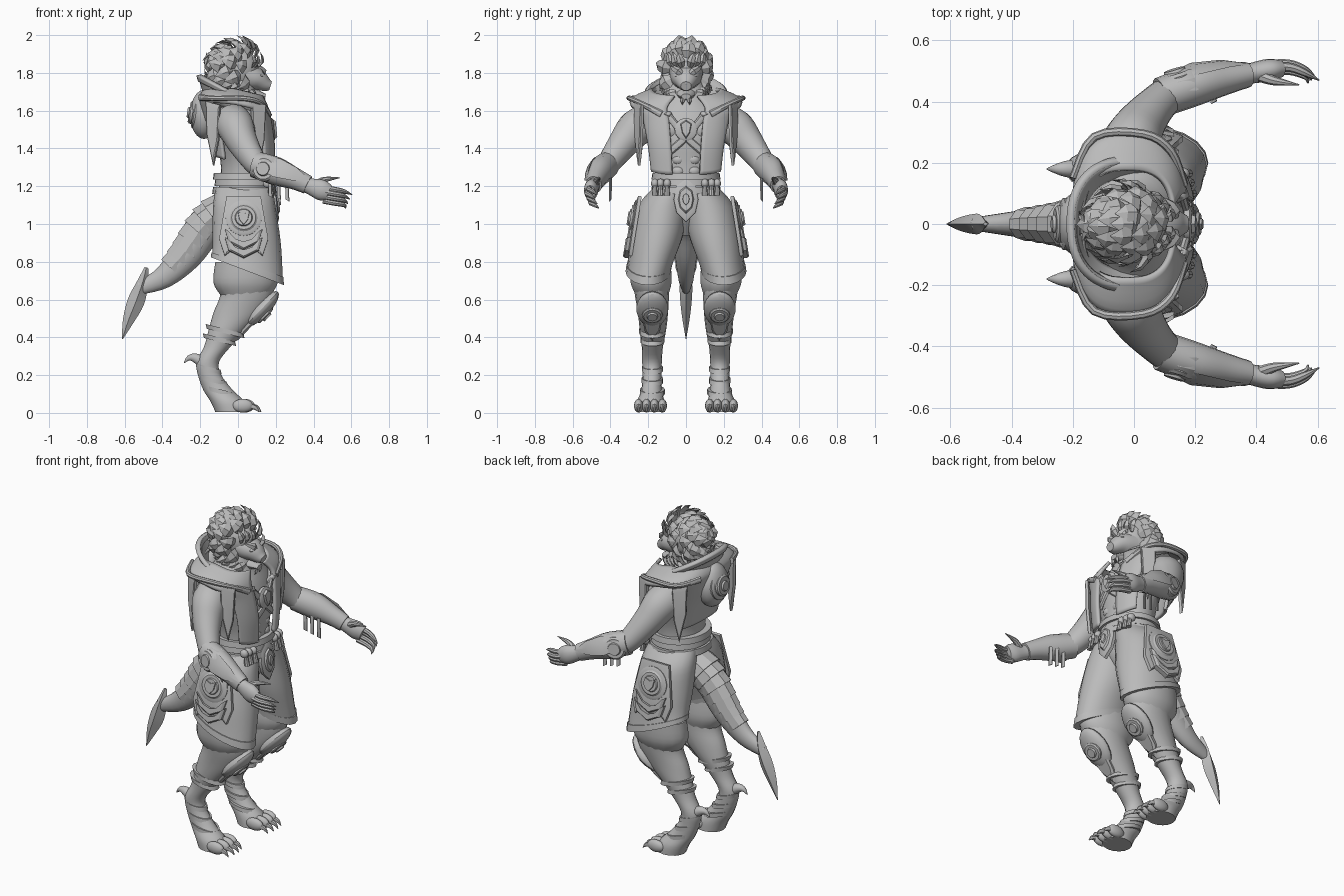
import bpy
import bmesh
from math import sin, cos, pi, sqrt, copysign
from mathutils import Vector, Matrix

cube = bpy.data.objects.get("Cube")
if cube:
    bpy.data.objects.remove(cube, do_unlink=True)

clay = bpy.data.materials.new("plain_grey")
clay.use_nodes = True
grey = (.5, .5, .5, 1)
clay.diffuse_color = grey
clay.node_tree.nodes["Principled BSDF"].inputs["Base Color"].default_value = grey


def part(name, bm, mirror=False, angle=.7, thickness=0):
    """Turn a finished bmesh into a shaded object, optionally paired across y."""
    bmesh.ops.recalc_face_normals(bm, faces=bm.faces)
    mesh = bpy.data.meshes.new(name)
    bm.to_mesh(mesh)
    bm.free()
    mesh.materials.append(clay)
    obj = bpy.data.objects.new(name, mesh)
    bpy.context.collection.objects.link(obj)
    bpy.ops.object.select_all(action='DESELECT')
    obj.select_set(True)
    bpy.context.view_layer.objects.active = obj
    bpy.ops.object.shade_smooth_by_angle(angle=angle)
    if thickness:
        shell = obj.modifiers.new("Shell", 'SOLIDIFY')
        shell.thickness = thickness
    if mirror:
        pair = obj.modifiers.new("Pair", 'MIRROR')
        pair.use_axis = (False, True, False)
        pair.use_mirror_merge = False


def smooth(rows, steps=4):
    """Catmull-Rom interpolation of equal-length rows."""
    rows = [Vector(row) for row in rows]
    result = []
    for i in range(len(rows) - 1):
        a, b, c, d = rows[max(i - 1, 0)], rows[i], rows[i + 1], rows[min(i + 2, len(rows) - 1)]
        for k in range(steps):
            t = k / steps
            result.append(b + (c - a) * (t / 2) + (a * 2 - b * 5 + c * 4 - d) * (t * t / 2)
                          + (b * 3 - a - c * 3 + d) * (t ** 3 / 2))
    return result + [rows[-1]]


def bridge(bm, loops):
    for low, high in zip(loops, loops[1:]):
        for i in range(len(low)):
            j = (i + 1) % len(low)
            bm.faces.new((low[i], low[j], high[j], high[i]))
    bm.faces.new(loops[0])
    bm.faces.new(loops[-1])


def loft(bm, rows, sides=16, steps=4, upright=False):
    """Oval rings (x, y, z, width, depth, slope) skinned along a path."""
    rows = smooth(rows, steps)
    loops = []
    for i, row in enumerate(rows):
        centre = Vector(row[:3])
        if upright:
            slope = row[5] if len(row) > 5 else 0
            across, along = Vector((1, 0, -slope)), Vector((0, 1, 0))
        else:
            tangent = Vector(rows[min(i + 1, len(rows) - 1)][:3]) - Vector(rows[max(i - 1, 0)][:3])
            across = tangent.cross(Vector((0, 0, 1))).normalized()
            along = across.cross(tangent).normalized()
        loops.append([bm.verts.new(centre + across * row[3] * cos(k * 2 * pi / sides)
                                   + along * row[4] * sin(k * 2 * pi / sides)) for k in range(sides)])
    bridge(bm, loops)


def facing(loc, normal, up=(0, 0, 1)):
    z = Vector(normal).normalized()
    x = Vector(up).cross(z).normalized()
    return Matrix.Translation(loc) @ Matrix((x, z.cross(x), z)).transposed().to_4x4()


def plate(bm, outline, frame, depth):
    """Chamfered slab from a flat outline."""
    layers = ((1, -depth), (1, depth * .5), (.85, depth))
    bridge(bm, [[bm.verts.new(frame @ Vector((u * s, v * s, h))) for u, v in outline] for s, h in layers])


def ball(bm, loc, size, frame=None):
    frame = frame or Matrix.Translation(loc)
    bmesh.ops.create_uvsphere(bm, u_segments=18, v_segments=12, radius=1,
                              matrix=frame @ Matrix.Diagonal((*size, 1)))


def disc(radius, count=24):
    return [(radius * cos(i * 2 * pi / count), radius * sin(i * 2 * pi / count)) for i in range(count)]


def leaf(bm, root, direction, normal, length, width, thick):
    """Pointed scale lying along a direction."""
    along = Vector(direction).normalized()
    out = Vector(normal)
    frame = facing(root, out - along * out.dot(along), along)
    loops = []
    for t, w in ((0, .5), (.35, 1), (.7, .7), (1, .04)):
        bow = thick * 1.5 * sin(t * pi)
        loops.append([bm.verts.new(frame @ Vector((width * w * x, length * t, thick * w * h + bow)))
                      for x, h in ((-1, 0), (0, 1), (1, 0), (0, -.6))])
    bridge(bm, loops)


def sheet(bm, point, columns, rows, keep=lambda u, v: True):
    grid = [[bm.verts.new(point(i / columns, j / rows)) for i in range(columns + 1)] for j in range(rows + 1)]
    for j in range(rows):
        for i in range(columns):
            if keep((i + .5) / columns, (j + .5) / rows):
                bm.faces.new((grid[j][i], grid[j][i + 1], grid[j + 1][i + 1], grid[j + 1][i]))
    bmesh.ops.delete(bm, geom=[v for v in bm.verts if not v.link_faces], context='VERTS')


def squared(a, power=.75):
    """Direction on a squared-off circle."""
    return [copysign(abs(c) ** power, c) for c in (cos(a), sin(a))]


# Torso, neck and muscles
bm = bmesh.new()
loft(bm, [(.03, 0, 1.15, .14, .16), (.04, 0, 1.3, .13, .16), (.03, 0, 1.45, .15, .2),
          (0, 0, 1.57, .15, .22), (-.01, 0, 1.66, .12, .14), (0, 0, 1.76, .08, .08)], 24, upright=True)
part("torso", bm)
bm = bmesh.new()
ball(bm, (.11, .08, 1.5), (.065, .08, .07))
for row in range(3):
    ball(bm, (.145, .04, 1.28 + row * .06), (.03, .037, .03))
part("chest_muscles", bm, True)

# Sleeveless vest with cut armholes
vest_rows = smooth([(1.31, .03, .165, .215), (1.45, .02, .18, .235), (1.58, -.005, .19, .265),
                    (1.66, -.02, .185, .295), (1.72, -.02, .155, .18)], 5)
opening = .24


def vest_angle(u):
    return opening + u * 2 * (pi - opening)


def vest_point(u, v):
    z, x, rx, ry = vest_rows[round(v * (len(vest_rows) - 1))]
    c, s = squared(vest_angle(u))
    return x + rx * c, ry * s, z + .05 * c * (v - 1) - .04 * max(c, 0) * v


def vest_cloth(u, v):
    return not (abs(abs(vest_angle(u) - pi) - pi / 2) < .6 and v < .64)


bm = bmesh.new()
sheet(bm, vest_point, 64, len(vest_rows) - 1, vest_cloth)
part("vest", bm, thickness=.018)

# High collar sloping to the front, with a raised trim on its rim
for name, low, high, thick in (("collar", 0, 1, .018), ("collar_trim", .8, 1.02, .026)):
    bm = bmesh.new()

    def collar_point(u, v):
        a = .35 + u * (2 * pi - .7)
        t = low + v * (high - low)
        c, s = squared(a, .85)
        return -.01 + (.145 + .04 * t) * c, (.145 + .055 * t) * s, 1.6 + .09 * t - (.05 + .05 * t) * c
    sheet(bm, collar_point, 48, 4)
    part(name, bm, thickness=thick)

# Shoulder ridges, hanging flaps and chest panels
bm = bmesh.new()
for x in (-.13, .11):
    plate(bm, [(-.04, .15), (.045, .17), (.04, 0), (0, -.17), (-.03, -.04)],
          facing((x, .25, 1.48), (x * 4, .9, 0)), .01)
loft(bm, [(.165, .13, 1.58, .012, .02), (.12, .24, 1.64, .014, .014), (.03, .295, 1.665, .014, .014),
          (-.13, .285, 1.665, .014, .014), (-.2, .15, 1.67, .012, .02)], 8)
part("shoulder_flaps", bm, True, .5)
bm = bmesh.new()
chest = facing((.18, 0, 1.5), (1, 0, .1))
plate(bm, disc(.06), chest, .012)
plate(bm, [(-.03, .03), (0, .05), (.03, .03), (.02, -.02), (0, -.05), (-.02, -.02)], chest, .024)
for tilt in (-1, 1):
    loft(bm, [(.155, -.1 * tilt, 1.58, .015, .02), (.18, 0, 1.46, .012, .02), (.165, .09 * tilt, 1.38, .012, .02)], 8)
part("chest_emblem", bm)

# Round knot on the back
bm = bmesh.new()
ball(bm, (-.18, 0, 1.58), (.075, .105, .13))
for radius, x in ((.085, -.225), (.06, -.245), (.03, -.255)):
    plate(bm, disc(radius), facing((x, 0, 1.59), (-1, 0, .15)), .014)
part("back_knot", bm, angle=.5)

# Head: skull, muzzle, jaw, brows, ears
bm = bmesh.new()
ball(bm, (-.01, 0, 1.82), (.12, .095, .12))
loft(bm, [(.04, 0, 1.78, .085, .075), (.1, 0, 1.765, .07, .06), (.145, 0, 1.74, .045, .04),
          (.172, 0, 1.73, .028, .025)], 14)
loft(bm, [(.02, 0, 1.7, .07, .045), (.09, 0, 1.685, .05, .03), (.145, 0, 1.675, .025, .014)], 12)
ball(bm, (.165, 0, 1.745), (.012, .022, .014))
part("head", bm)
bm = bmesh.new()
leaf(bm, (.135, .01, 1.785), (-.3, .6, .4), (1, .2, .4), .1, .02, .014)
ball(bm, (.122, .043, 1.785), (.012, .016, .008))
for i in range(4):
    leaf(bm, (.09 - i * .03, .055 + i * .01, 1.7 + i * .012), (-.5, .55, -.3), (.4, 1, 0), .08, .024, .01)
leaf(bm, (.12, .015, 1.68), (.1, .1, -1), (1, 0, 0), .05, .014, .01)
for i in range(3):
    leaf(bm, (.105 - i * .015, .02 + i * .025, 1.83), (.15 - i * .15, .3, 1), (1, .2 * i, .3), .085, .022, .012)
part("face_details", bm, True, .5)

# Shaggy mane of overlapping scales on a spiral of points
bm = bmesh.new()
count = 84
for i in range(count):
    z = 1 - 1.75 * (i + .5) / count
    a = i * pi * (3 - sqrt(5))
    normal = Vector((sqrt(1 - z * z) * cos(a), sqrt(1 - z * z) * sin(a), z))
    if normal.x > .5 and z < .5:
        continue
    sweep = Vector((-.8, 0, .25 - .5 * (z < 0)))
    flow = (sweep - normal * sweep.dot(normal)).normalized() + normal * (.4 + .2 * (i % 3))
    root = Vector((-.005 + .11 * normal.x, .082 * normal.y, 1.815 + .11 * normal.z))
    leaf(bm, root, flow, normal, .1, .04, .016)
part("mane", bm, angle=.4)

# Arms and hands
bm = bmesh.new()
loft(bm, [(-.03, .19, 1.54, .1, .1), (-.01, .26, 1.51, .098, .1), (.02, .322, 1.44, .082, .085),
          (.07, .385, 1.355, .066, .07), (.12, .425, 1.3, .06, .06), (.2, .45, 1.28, .06, .062),
          (.3, .475, 1.24, .045, .05), (.37, .49, 1.205, .034, .042), (.44, .503, 1.18, .037, .055),
          (.48, .507, 1.165, .028, .042)])
part("arms", bm, True)
bm = bmesh.new()
for i in range(4):
    z, side = 1.195 - i * .024, .522 - abs(i - 1) * .01
    loft(bm, [(.45, side, z, .016, .015), (.51, side, z - .012, .015, .014),
              (.56, side - .018, z - .022, .012, .012), (.605 - i * .012, side - .042, z - .04, .002, .002)], 8)
loft(bm, [(.41, .485, 1.21, .02, .02), (.46, .468, 1.235, .015, .015), (.54, .455, 1.245, .002, .002)], 8)
part("fingers", bm, True)

# Bracers with elbow discs, outer guards and hanging strips
bm = bmesh.new()
loft(bm, [(.09, .415, 1.315, .065, .07), (.2, .453, 1.28, .066, .075), (.3, .475, 1.24, .052, .058),
          (.37, .488, 1.207, .042, .05)])
for radius, depth in ((.065, .02), (.04, .032)):
    plate(bm, disc(radius), facing((.14, .475, 1.29), (-.3, 1, .1)), depth)
leaf(bm, (.11, .475, 1.325), (1, .18, -.35), (-.1, 1, .4), .29, .055, .014)
leaf(bm, (.24, .475, 1.315), (-1, -.2, .3), (-.1, .4, 1), .15, .04, .012)
for i in range(3):
    plate(bm, [(-.01, .06), (.01, .06), (.012, -.06), (-.008, -.05)],
          facing((.17 + i * .045, .4, 1.2 - i * .01), (.5, -1, 0)), .004)
part("bracers", bm, True, .5)

# Belt, buckle, knots and tassels
bm = bmesh.new()
for z, grow in ((1.16, .012), (1.2, 0), (1.235, .008)):
    loft(bm, [(.035, 0, z, .16 + grow, .175 + grow), (.035, 0, z + .035, .155 + grow, .17 + grow)], 32, 1, True)
part("belt", bm)
bm = bmesh.new()
buckle = facing((.195, 0, 1.13), (1, 0, .1))
for scale, depth in ((1, .012), (.65, .022), (.3, .03)):
    plate(bm, [(u * scale, v * scale) for u, v in
               ((0, .11), (.05, .07), (.065, 0), (.05, -.07), (0, -.12), (-.05, -.07), (-.065, 0), (-.05, .07))],
          buckle, depth)
part("buckle", bm)
bm = bmesh.new()
for y in (.1, .135, .165):
    ball(bm, (.19 - y * .2, y, 1.215), (.025, .02, .025))
    loft(bm, [(.2 - y * .2, y, 1.21, .01, .01), (.21 - y * .2, y, 1.15, .016, .016)], 8, 2, True)
part("belt_tassels", bm, True)

# Baggy split trousers with a sloping hem, and cuffs beneath
bm = bmesh.new()
loft(bm, [(.035, .075, 1.19, .15, .1, .05), (.035, .118, 1.1, .165, .132, .1),
          (.045, .15, .95, .18, .138, .2), (.05, .182, .82, .185, .122, .3), (.05, .2, .75, .188, .115, .38)], 20, 4, True)
loft(bm, [(.05, .194, .785, .191, .121, .34), (.05, .2, .75, .193, .12, .38)], 20, 1, True)
loft(bm, [(.04, .19, .8, .16, .11), (.04, .185, .69, .17, .11), (.04, .18, .62, .13, .085)], 18, 4, True)
part("trousers", bm, True)
bm = bmesh.new()
loft(bm, [(.03, 0, 1.18, .14, .12), (.02, 0, 1.06, .14, .12), (0, 0, .94, .08, .05)], 16, 4, True)
part("hips", bm)

# Hip panels, crest discs and crescents
bm = bmesh.new()
hip = facing((.03, .27, 1.0), (0, 1, .16))
plate(bm, [(-.09, .15), (.09, .15), (.13, -.08), (.1, -.17), (.05, -.13), (0, -.19), (-.05, -.13),
           (-.1, -.17), (-.13, -.08)], hip, .012)
crest = hip @ Matrix.Translation((0, .03, .01))
for radius, depth in ((.095, .012), (.075, .02), (.05, .028)):
    plate(bm, disc(radius), crest, depth)
plate(bm, [(-.035, .035), (0, .02), (.035, .035), (.025, -.015), (0, -.045), (-.025, -.015)], crest, .034)
for drop in (0, 1):
    shape = hip @ Matrix.Translation((0, -.09 - drop * .045, .014 + drop * .006))
    plate(bm, [(-.1, .06), (-.05, .005), (0, -.01), (.05, .005), (.1, .06), (.08, -.01), (0, -.05), (-.08, -.01)],
          shape, .016)
part("hip_crests", bm, True, .5)

# Digitigrade legs, toes, claws and heel spurs
bm = bmesh.new()
loft(bm, [(.05, .185, .72, .14, .1), (.045, .18, .62, .14, .09), (.005, .175, .53, .135, .08),
          (-.055, .175, .44, .1, .07), (-.11, .178, .35, .07, .056), (-.16, .18, .27, .06, .052),
          (-.15, .18, .2, .062, .05), (-.105, .182, .12, .078, .055), (-.055, .187, .06, .09, .072),
          (-.035, .187, .005, .085, .075)], upright=True)
for i in range(4):
    y = .125 + i * .042
    reach = .01 * (i in (1, 2))
    ball(bm, (.025 + reach, y, .038), (.055, .024, .036))
    loft(bm, [(.06 + reach, y, .035, .014, .016), (.09 + reach, y, .028, .01, .012),
              (.112 + reach, y, .005, .002, .002)], 8)
loft(bm, [(-.17, .18, .26, .035, .04), (-.225, .18, .29, .026, .026), (-.26, .18, .29, .014, .015),
          (-.285, .18, .265, .002, .002)], 10)
part("legs", bm, True)
bm = bmesh.new()
for x, z, rx, ry in ((-.065, .42, .1, .07), (-.095, .375, .085, .064), (-.152, .22, .066, .055),
                     (-.13, .16, .075, .057), (-.09, .1, .086, .066)):
    loft(bm, [(x, .178, z, rx, ry, .25), (x - .006, .178, z + .025, rx, ry, .25)], 16, 1, True)
part("leg_wraps", bm, True)

# Knee guards along the shins
bm = bmesh.new()
knee = facing((.125, .178, .55), (.72, 0, -.69), (.69, 0, .72))
ball(bm, None, (.085, .125, .042), knee)
lift = knee @ Matrix.Translation((0, -.01, .035))
for radius, depth in ((.055, .012), (.03, .022)):
    plate(bm, disc(radius, 12), lift, depth)
plate(bm, [(-.06, .02), (0, .05), (.06, .02), (.04, -.12), (0, -.2), (-.04, -.12)],
      knee @ Matrix.Translation((0, -.03, .005)), .02)
part("knee_guards", bm, True, .5)

# Tail, overlapping armour and blade tip
tail = [(-.06, 0, 1.08, .1, .1), (-.17, 0, .99, .08, .1), (-.27, 0, .84, .06, .085),
        (-.39, 0, .72, .042, .06), (-.52, 0, .66, .022, .035)]
bm = bmesh.new()
loft(bm, tail)
part("tail", bm)
bm = bmesh.new()
path = smooth(tail, 3)
for i in range(1, 8):
    start, end = path[i - 1].copy(), path[i + 1].copy()
    for ring, grow in ((start, .95), (end, 1.15)):
        ring[0] -= .008
        ring[2] += .012
        ring[3] *= grow
        ring[4] *= grow * .9
    loft(bm, [start, end], 10, 1)
part("tail_armour", bm, angle=.4)
bm = bmesh.new()
loft(bm, [(-.485, 0, .77, .006, .01), (-.505, 0, .69, .032, .03), (-.54, 0, .59, .03, .045),
          (-.58, 0, .49, .018, .03), (-.613, 0, .39, .001, .002)], 4)
part("tail_blade", bm, angle=.3)
